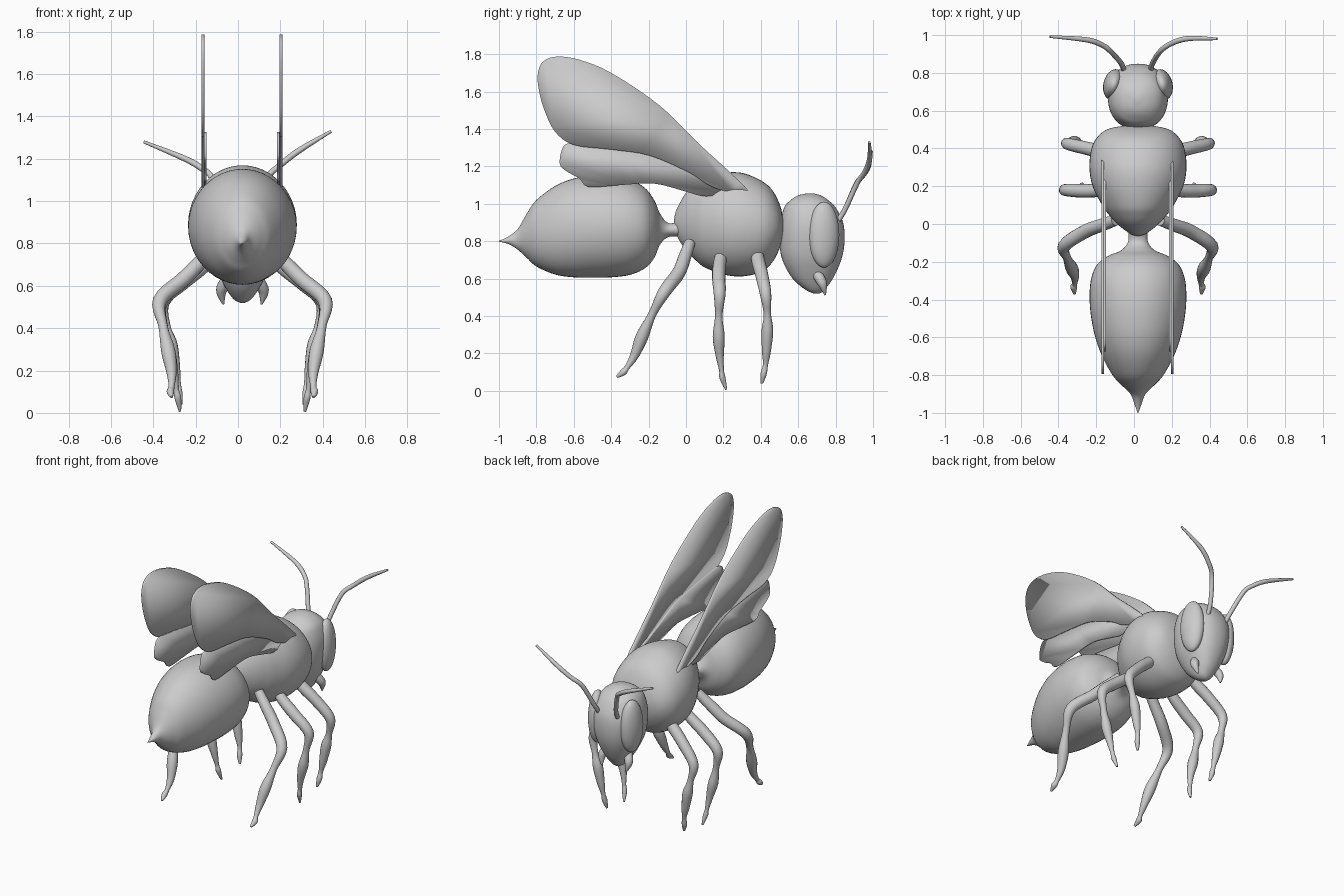
import bpy, bmesh
from math import cos, sin, pi, copysign, radians
from mathutils import Vector

CX = 0.021  # body axis


def smooth_path(pts, n=5, closed=False):
    """Catmull-Rom interpolation of tuples of any length."""
    out, m = [], len(pts)
    for i in range(m if closed else m - 1):
        idx = [(i + k) % m if closed else min(max(i + k, 0), m - 1) for k in (-1, 0, 1, 2)]
        a, b, c, d = (pts[j] for j in idx)
        for s in range(n):
            t = s / n
            out.append(tuple(0.5 * (2*q + (r-p)*t + (2*p-5*q+4*r-u)*t*t + (3*q-p-3*r+u)*t**3)
                             for p, q, r, u in zip(a, b, c, d)))
    if not closed:
        out.append(pts[-1])
    return out


def finish(name, bm, angle=50):
    bmesh.ops.recalc_face_normals(bm, faces=bm.faces)
    me = bpy.data.meshes.new(name)
    bm.to_mesh(me)
    bm.free()
    ob = bpy.data.objects.new(name, me)
    bpy.context.collection.objects.link(ob)
    bpy.ops.object.select_all(action='DESELECT')
    ob.select_set(True)
    bpy.context.view_layer.objects.active = ob
    bpy.ops.object.shade_smooth_by_angle(angle=radians(angle))
    return ob


def skin(name, rings):
    bm = bmesh.new()
    vr = [[bm.verts.new(p) for p in r] for r in rings]
    n = len(vr[0])
    for a, b in zip(vr, vr[1:]):
        for i in range(n):
            bm.faces.new((a[i], a[(i+1) % n], b[(i+1) % n], b[i]))
    bm.faces.new(vr[0])
    bm.faces.new(vr[-1])
    return finish(name, bm, 60)


def loft(name, secs, axis, power=2.0, n=48):
    """Sections: (position on axis, centre on other axis, half width x, half depth)."""
    rings = []
    for p, c, rx, rd in smooth_path(secs):
        ring = []
        for i in range(n):
            a = 2 * pi * i / n
            u = copysign(abs(cos(a)) ** (2 / power), cos(a)) * max(rx, .001)
            v = copysign(abs(sin(a)) ** (2 / power), sin(a)) * max(rd, .001)
            ring.append((CX + u, p, c + v) if axis == 'Y' else (CX + u, c + v, p))
        rings.append(ring)
    return skin(name, rings)


def tube(name, pts, n=14):
    """Points: (x, y, z, radius)."""
    path = smooth_path(pts)
    co = [Vector(p[:3]) for p in path]
    rings, side = [], None
    for i, p in enumerate(path):
        t = (co[min(i+1, len(co)-1)] - co[max(i-1, 0)]).normalized()
        side = t.orthogonal() if side is None else side - t * side.dot(t)
        side.normalize()
        up = t.cross(side)
        rings.append([co[i] + (side * cos(2*pi*k/n) + up * sin(2*pi*k/n)) * max(p[3], .002)
                      for k in range(n)])
    return skin(name, rings)


def sided(pts, s):
    return [(CX + s * p[0],) + tuple(p[1:]) for p in pts]


# Abdomen with stinger and narrow waist: y, top z, bottom z, half width
abd = [(-1, .802, .798, .002), (-.95, .825, .785, .02), (-.9, .865, .755, .04),
       (-.85, .95, .71, .09), (-.8, 1.02, .665, .135), (-.7, 1.095, .622, .19),
       (-.6, 1.135, .607, .226), (-.5, 1.15, .605, .247), (-.4, 1.15, .607, .256),
       (-.3, 1.13, .62, .25), (-.22, 1.085, .655, .22), (-.17, 1.02, .71, .16),
       (-.14, .95, .78, .09), (-.1, .9, .82, .055), (-.05, .9, .825, .05), (.03, .92, .82, .06)]
loft("abdomen", [(y, (t+b)/2, w, (t-b)/2) for y, t, b, w in abd], 'Y')

# Thorax
tho = [(-.063, .92, .88, .01), (-.05, .97, .83, .045), (0, 1.06, .75, .11), (.05, 1.11, .70, .155),
       (.1, 1.14, .66, .19), (.2, 1.165, .622, .24), (.3, 1.165, .612, .257), (.4, 1.125, .635, .246),
       (.46, 1.075, .685, .215), (.5, 1.0, .76, .165), (.518, .93, .83, .09), (.522, .89, .87, .02)]
loft("thorax", [(y, (t+b)/2, w, (t-b)/2) for y, t, b, w in tho], 'Y')

# Head: z, back y, front y, half width
hd = [(.52, .685, .715, .012), (.54, .64, .74, .045), (.6, .57, .785, .085), (.7, .515, .83, .132),
      (.8, .5, .848, .155), (.9, .505, .84, .157), (.98, .525, .8, .135), (1.02, .56, .76, .105),
      (1.045, .6, .72, .06), (1.056, .65, .68, .015)]
loft("head", [(z, (a+b)/2, w, (b-a)/2) for z, a, b, w in hd], 'Z', 2.25)

# Wing outlines: y, z
fore = [(.34, 1.055), (.25, 1.155), (.07, 1.32), (-.14, 1.525), (-.4, 1.70), (-.57, 1.77),
        (-.69, 1.787), (-.765, 1.76), (-.793, 1.69), (-.785, 1.6), (-.757, 1.5), (-.7, 1.385),
        (-.6, 1.315), (-.4, 1.29), (-.195, 1.258), (.02, 1.165), (.12, 1.1), (.215, 1.067)]
hind = [(.25, 1.075), (.11, 1.04), (0, 1.065), (-.17, 1.108), (-.35, 1.1), (-.52, 1.09),
        (-.57, 1.135), (-.64, 1.175), (-.675, 1.215), (-.66, 1.3), (-.62, 1.325), (-.55, 1.32),
        (-.35, 1.29), (-.15, 1.25), (.05, 1.16)]


def wing(name, outline, x, thick):
    bm = bmesh.new()
    bm.faces.new([bm.verts.new((x, y, z)) for y, z in smooth_path(outline, 4, True)])
    ob = finish(name, bm, 30)
    m = ob.modifiers.new("thickness", 'SOLIDIFY')
    m.thickness, m.offset = thick, 0


# Limbs as (offset x, y, z, radius)
legs = {
    "front": [(.13, .38, .76, .03), (.2, .385, .7, .036), (.29, .405, .62, .035), (.375, .425, .52, .031),
              (.36, .435, .41, .02), (.338, .435, .32, .032), (.318, .43, .21, .024),
              (.305, .425, .14, .014), (.3, .415, .09, .017), (.29, .405, .04, .007)],
    "middle": [(.13, .19, .74, .03), (.2, .18, .68, .035), (.29, .175, .61, .036), (.385, .18, .52, .032),
               (.37, .175, .4, .02), (.348, .175, .29, .032), (.325, .18, .19, .022),
               (.312, .19, .11, .013), (.305, .195, .07, .016), (.295, .215, .007, .006)],
    "hind": [(.12, .02, .79, .03), (.19, -.005, .72, .034), (.28, -.04, .63, .036), (.39, -.115, .53, .034),
             (.375, -.18, .41, .022), (.35, -.235, .29, .034), (.335, -.275, .19, .024),
             (.335, -.315, .125, .014), (.34, -.335, .1, .018), (.335, -.37, .075, .007)],
}
mandible = [(.055, .68, .66, .022), (.085, .71, .61, .028), (.1, .73, .57, .024), (.09, .745, .512, .004)]

for side, s in (("right", 1), ("left", -1)):
    wing(side + "_forewing", fore, CX + s * .184 - .003, .014)
    wing(side + "_hindwing", hind, CX + s * .172 - .003, .012)
    for k, pts in legs.items():
        tube(f"{side}_{k}_leg", sided(pts, s))
    tube(side + "_mandible", sided(mandible, s))
    # Compound eye
    bm = bmesh.new()
    bmesh.ops.create_uvsphere(bm, u_segments=32, v_segments=20, radius=1)
    eye = finish(side + "_eye", bm)
    eye.scale = (.055, .083, .176)
    eye.rotation_euler = (0, 0, s * radians(14))
    eye.location = (CX + s * .128, .738, .835)

# Antennae
tube("right_antenna", [(.085, .8, .89, .014), (.098, .85, .97, .014), (.14, .915, 1.11, .014),
                       (.2, .957, 1.17, .014), (.29, .982, 1.24, .014), (.44, .98, 1.33, .007)])
tube("left_antenna", [(-.05, .8, .89, .014), (-.068, .85, .97, .014), (-.12, .91, 1.105, .014),
                      (-.165, .945, 1.15, .014), (-.25, .975, 1.2, .014), (-.445, .992, 1.28, .007)])
